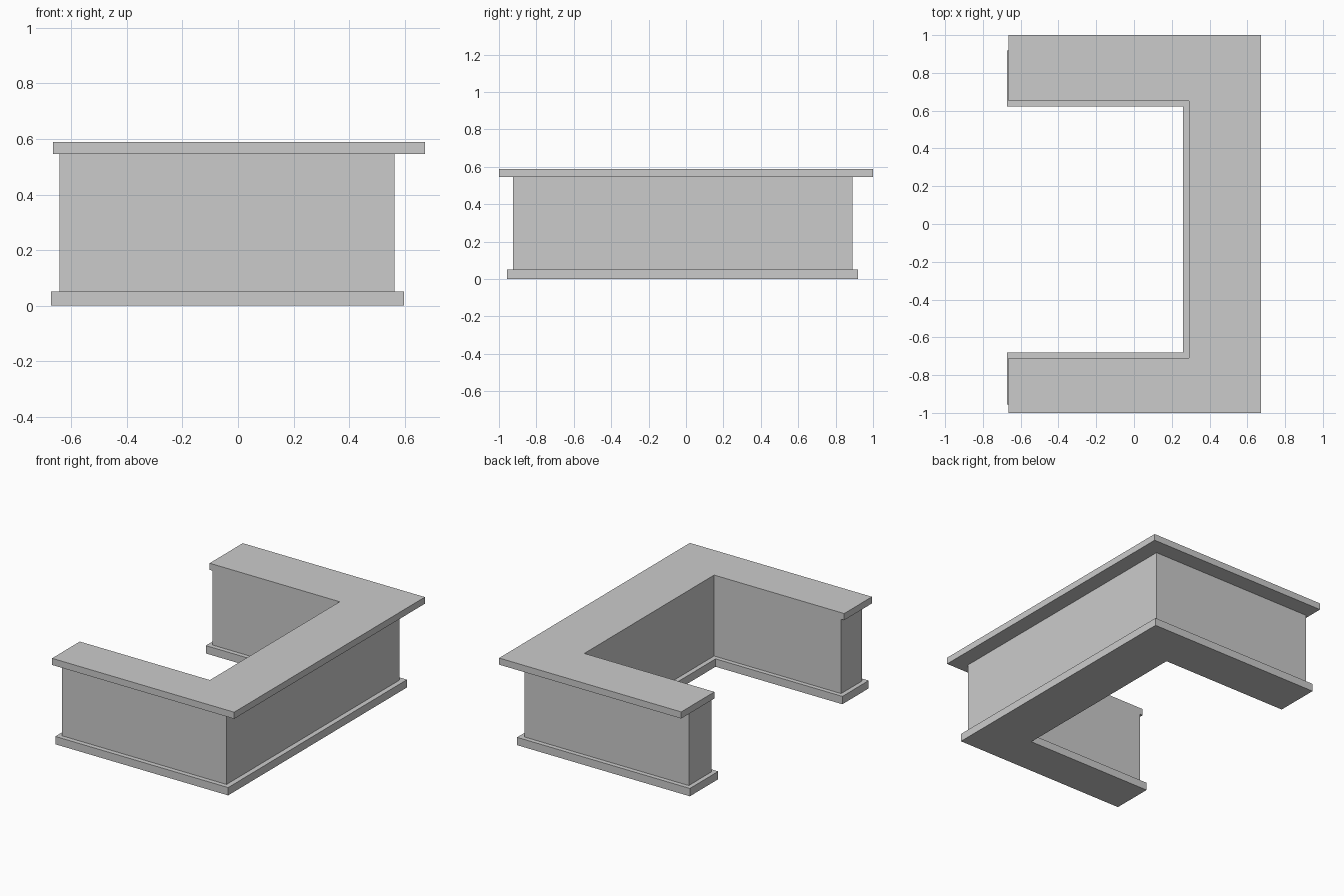
import bpy, bmesh

if "Cube" in bpy.data.objects:
    bpy.data.objects.remove(bpy.data.objects["Cube"])


def u_slab(name, x_open, x_outer, x_inner, y_outer, y_inner, z0, z1):
    """U-shaped slab, open towards -x, extruded from z0 to z1."""
    (ya, yb), (ia, ib) = y_outer, y_inner
    outline = [(x_open, ya), (x_outer, ya), (x_outer, yb), (x_open, yb),
               (x_open, ib), (x_inner, ib), (x_inner, ia), (x_open, ia)]
    bm = bmesh.new()
    face = bm.faces.new([bm.verts.new((x, y, z0)) for x, y in outline])
    extruded = bmesh.ops.extrude_face_region(bm, geom=[face], use_keep_orig=True)
    top = [v for v in extruded["geom"] if isinstance(v, bmesh.types.BMVert)]
    bmesh.ops.translate(bm, verts=top, vec=(0, 0, z1 - z0))
    bmesh.ops.recalc_face_normals(bm, faces=bm.faces)
    mesh = bpy.data.meshes.new(name)
    bm.to_mesh(mesh)
    bm.free()
    obj = bpy.data.objects.new(name, mesh)
    bpy.context.collection.objects.link(obj)
    return obj


# Plinth, slightly wider than the body on every side
u_slab("base_plinth", -0.672, 0.597, 0.259, (-0.956, 0.919), (-0.68, 0.622), 0.0, 0.052)

# Counter walls
u_slab("counter_body", -0.643, 0.564, 0.29, (-0.925, 0.889), (-0.709, 0.652), 0.052, 0.545)

# Countertop, overhanging outwards and flush with the inner walls
u_slab("countertop", -0.665, 0.672, 0.29, (-1.0, 1.0), (-0.709, 0.652), 0.545, 0.589)
